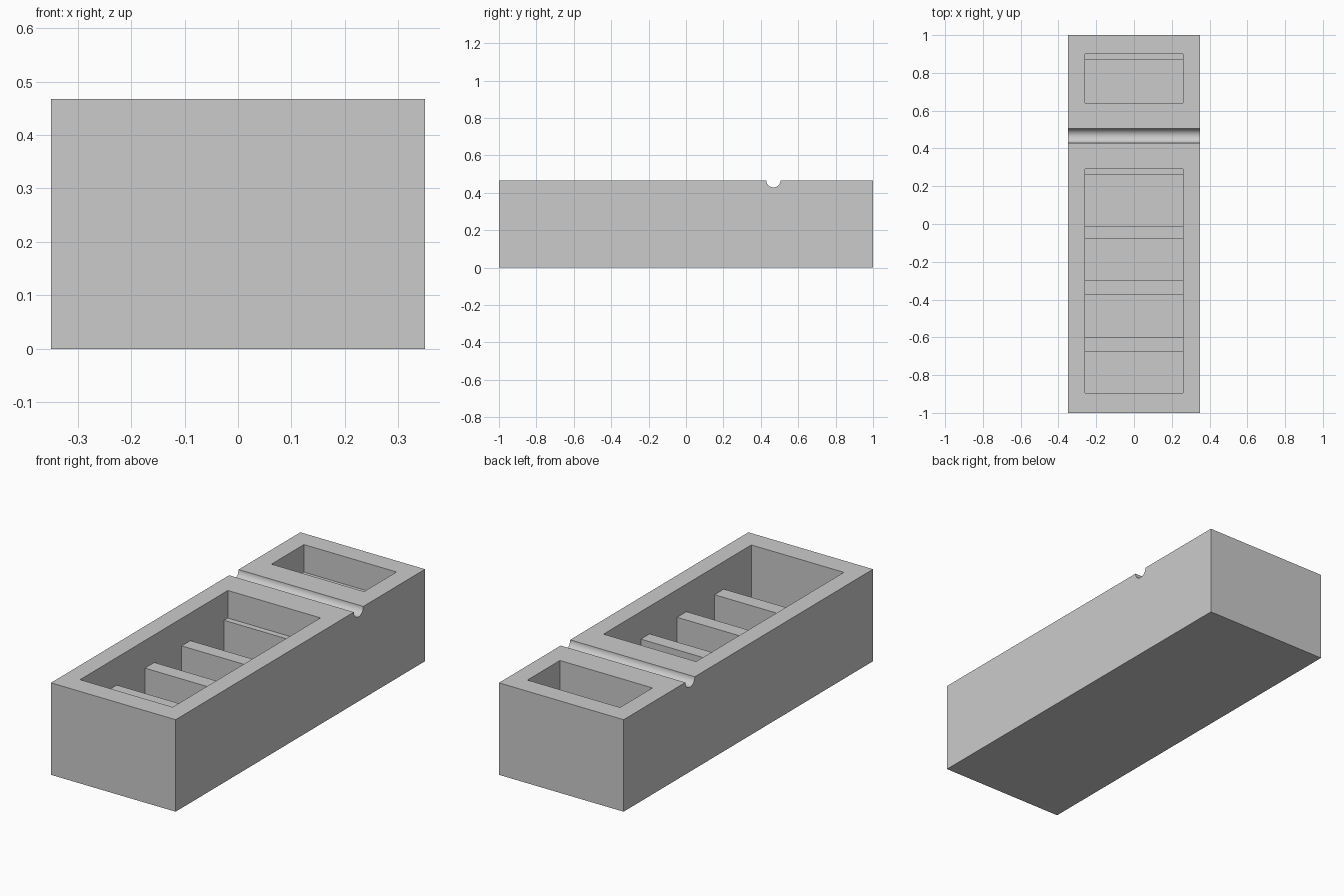
import bpy, bmesh, math

cube = bpy.data.objects.get("Cube")
if cube:
    bpy.data.objects.remove(cube, do_unlink=True)

HEIGHT = 0.467
HALF_WIDTH = 0.35
POCKET_HALF = 0.26
FLOOR = 0.08
SHELF = 0.327      # top of the dividers and ledges

grey = bpy.data.materials.new("plain grey")
grey.use_nodes = True
grey.diffuse_color = (0.6, 0.6, 0.6, 1)
grey.node_tree.nodes["Principled BSDF"].inputs["Base Color"].default_value = (0.6, 0.6, 0.6, 1)


def extrude_profile(name, profile, half):
    """Extrude a closed (y, z) outline across x from -half to +half."""
    bm = bmesh.new()
    face = bm.faces.new([bm.verts.new((-half, y, z)) for y, z in profile])
    grown = bmesh.ops.extrude_face_region(bm, geom=[face])["geom"]
    verts = [v for v in grown if isinstance(v, bmesh.types.BMVert)]
    bmesh.ops.translate(bm, verts=verts, vec=(2 * half, 0, 0))
    bmesh.ops.recalc_face_normals(bm, faces=bm.faces)
    mesh = bpy.data.meshes.new(name)
    bm.to_mesh(mesh)
    bm.free()
    mesh.materials.append(grey)
    obj = bpy.data.objects.new(name, mesh)
    bpy.context.collection.objects.link(obj)
    return obj


def pocket_profile(front, back, ledge, dividers):
    """Outline of a pocket's empty space, with dividers and a back ledge."""
    pts = [(front, HEIGHT + 0.1), (front, FLOOR)]
    for a, b in dividers:
        pts += [(a, FLOOR), (a, SHELF), (b, SHELF), (b, FLOOR)]
    pts += [(ledge, FLOOR), (ledge, SHELF), (back, SHELF), (back, HEIGHT + 0.1)]
    return pts


# Solid block with a half-round groove across the top
groove_y, groove_r, steps = 0.467, 0.038, 24
groove = [(groove_y - groove_r * math.cos(math.pi * i / steps),
           HEIGHT - groove_r * math.sin(math.pi * i / steps))
          for i in range(steps + 1)]
tray = extrude_profile(
    "tray_block", [(-1, 0), (-1, HEIGHT)] + groove + [(1, HEIGHT), (1, 0)], HALF_WIDTH)

# Long divided pocket in front of the groove, short pocket behind it
dividers = [(-0.675, -0.60), (-0.375, -0.30), (-0.08, -0.01)]
pockets = [("long_pocket_cutter", pocket_profile(-0.895, 0.29, 0.26, dividers)),
           ("short_pocket_cutter", pocket_profile(0.64, 0.90, 0.87, []))]

bpy.ops.object.select_all(action='DESELECT')
bpy.context.view_layer.objects.active = tray
tray.select_set(True)
for name, profile in pockets:
    cutter = extrude_profile(name, profile, POCKET_HALF)
    cutter.hide_render = True
    mod = tray.modifiers.new(name, 'BOOLEAN')
    mod.operation = 'DIFFERENCE'
    mod.solver = 'EXACT'
    mod.object = cutter
    bpy.ops.object.modifier_apply(modifier=mod.name)
    bpy.data.objects.remove(cutter, do_unlink=True)

# Smooth only the groove
bpy.ops.object.shade_smooth_by_angle(angle=math.radians(30))
